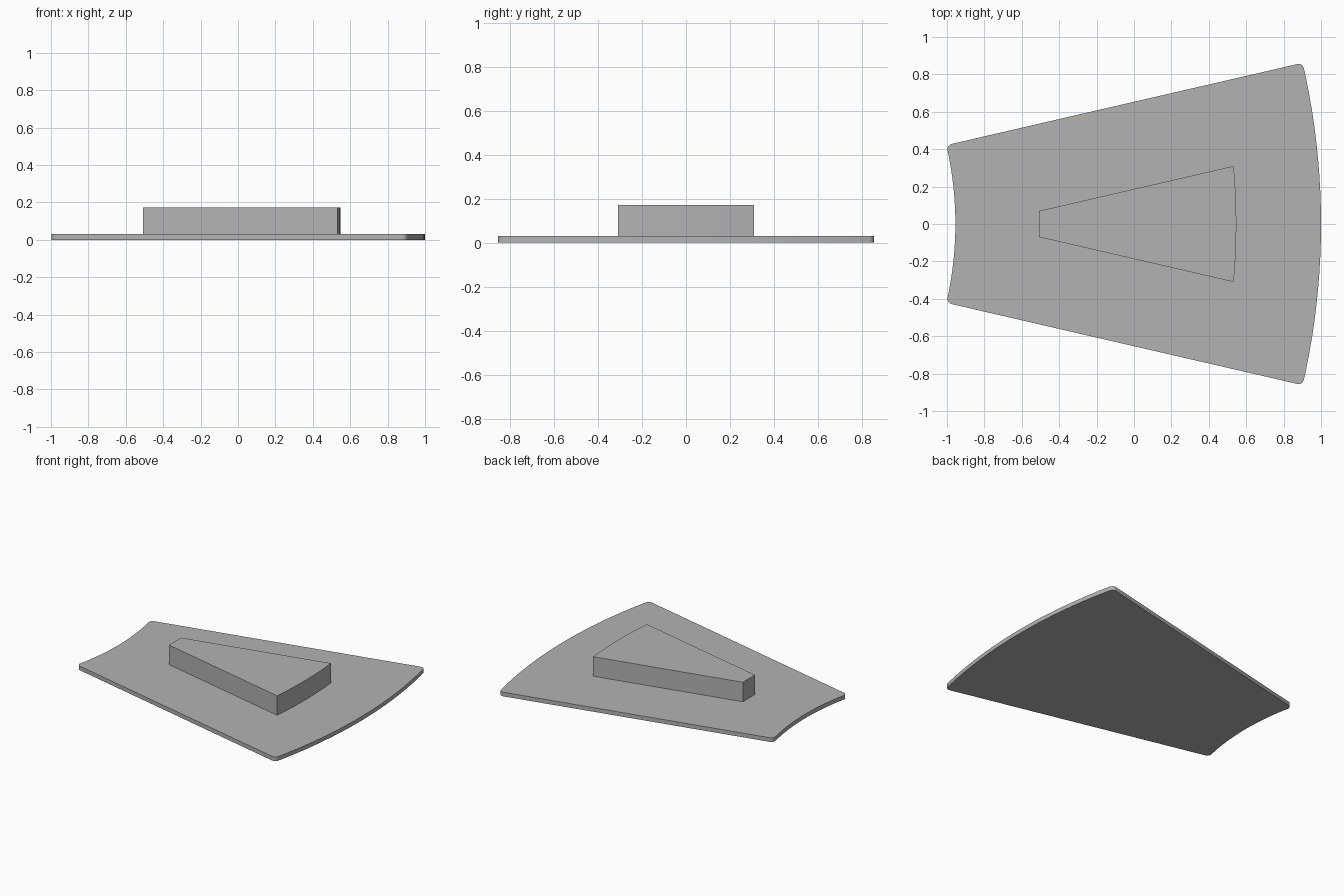
import bpy, bmesh, math

cube = bpy.data.objects.get("Cube")
if cube:
    bpy.data.objects.remove(cube, do_unlink=True)

CENTRE_X = -2.83          # shared centre of all the arcs
SLOPE = math.tan(math.radians(13))

grey = bpy.data.materials.new("plain_grey")
grey.use_nodes = True
colour = (0.45, 0.45, 0.45, 1)
grey.diffuse_color = colour
grey.node_tree.nodes["Principled BSDF"].inputs["Base Color"].default_value = colour


def arc(radius, apex_x, steps):
    """Points on an arc, ending on the sides that fan out from apex_x."""
    d = apex_x - CENTRE_X
    a = math.atan(SLOPE)
    half = a - math.asin(d * math.sin(a) / radius)
    angles = [half * (2 * i / steps - 1) for i in range(steps + 1)]
    return [(CENTRE_X + radius * math.cos(t), radius * math.sin(t)) for t in angles]


def wedge(name, apex_x, inner_x, outer_x, bottom, top, steps, corner=0):
    """Extruded ring sector with optional rounded upright corners."""
    inner = arc(inner_x - CENTRE_X, apex_x, steps)
    outer = arc(outer_x - CENTRE_X, apex_x, steps)
    bm = bmesh.new()
    verts = [bm.verts.new((x, y, bottom)) for x, y in outer + inner[::-1]]
    face = bm.faces.new(verts)
    corners = [verts[i] for i in (0, steps, steps + 1, -1)]
    if corner:
        bmesh.ops.bevel(bm, geom=corners, offset=corner, segments=6,
                        profile=0.5, affect='VERTICES')
    result = bmesh.ops.extrude_face_region(bm, geom=bm.faces[:])
    moved = [g for g in result["geom"] if isinstance(g, bmesh.types.BMVert)]
    bmesh.ops.translate(bm, verts=moved, vec=(0, 0, top - bottom))
    bmesh.ops.recalc_face_normals(bm, faces=bm.faces[:])
    mesh = bpy.data.meshes.new(name)
    bm.to_mesh(mesh)
    bm.free()
    mesh.materials.append(grey)
    obj = bpy.data.objects.new(name, mesh)
    bpy.context.collection.objects.link(obj)
    bpy.ops.object.select_all(action='DESELECT')
    obj.select_set(True)
    bpy.context.view_layer.objects.active = obj
    bpy.ops.object.shade_smooth_by_angle(angle=math.radians(30))
    return obj


# Thin base plate with rounded corners
wedge("base_plate", CENTRE_X, -0.955, 1.0, 0, 0.03, 20, corner=0.03)
# Raised block in the middle of the plate
wedge("raised_block", -0.81, -0.507, 0.547, 0.03, 0.172, 12)
